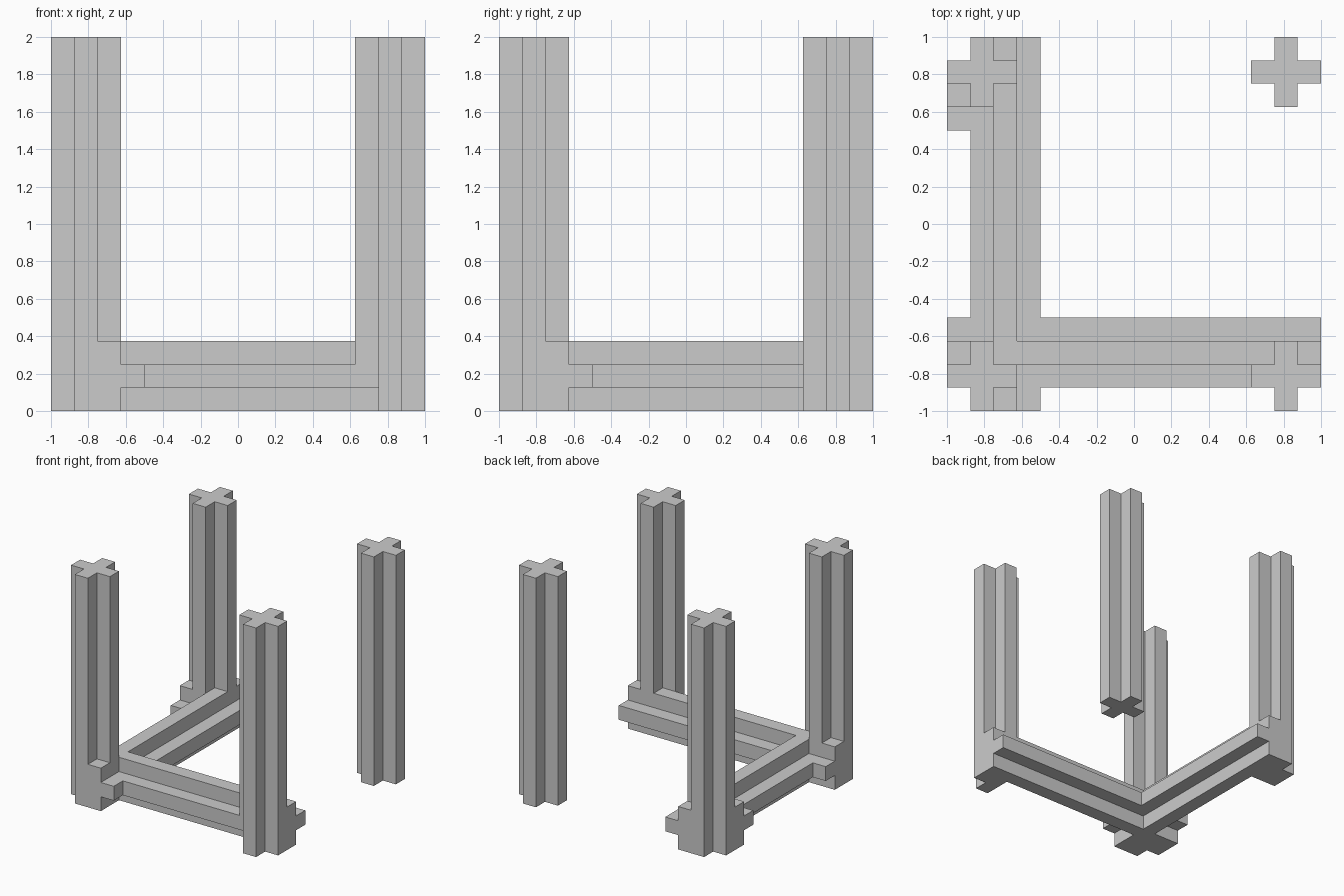
import bpy
import bmesh
from mathutils import Matrix, Vector

cube = bpy.data.objects.get("Cube")
if cube:
    bpy.data.objects.remove(cube, do_unlink=True)

U = 0.125                 # bar thickness
COLUMN = 6.5 * U          # column axis offset
BEAM = 5.5 * U            # beam axis offset
HEIGHT = 1.5 * U          # beam axis height

grey = bpy.data.materials.new("light grey")
grey.use_nodes = True
grey.diffuse_color = (0.6, 0.6, 0.6, 1)
bsdf = next(n for n in grey.node_tree.nodes if n.type == 'BSDF_PRINCIPLED')
bsdf.inputs["Base Color"].default_value = grey.diffuse_color

# Plus-shaped profile, and the same with its -x arm left off
PLUS = [(0.5, 0.5), (0.5, 1.5), (-0.5, 1.5), (-0.5, 0.5), (-1.5, 0.5), (-1.5, -0.5),
        (-0.5, -0.5), (-0.5, -1.5), (0.5, -1.5), (0.5, -0.5), (1.5, -0.5), (1.5, 0.5)]
TEE = [p for p in PLUS if p[0] > -1]


def bar(name, start, axis, length, profile=PLUS):
    """Extrude a profile from a start point along x, y or z."""
    turn = {'x': Matrix.Rotation(1.5707963, 3, 'Y'),
            'y': Matrix.Rotation(-1.5707963, 3, 'X'),
            'z': Matrix.Identity(3)}[axis]
    bm = bmesh.new()
    face = bm.faces.new([bm.verts.new((x * U, y * U, 0)) for x, y in profile])
    top = bmesh.ops.extrude_face_region(bm, geom=[face])["geom"]
    bmesh.ops.translate(bm, vec=(0, 0, length),
                        verts=[v for v in top if isinstance(v, bmesh.types.BMVert)])
    bmesh.ops.recalc_face_normals(bm, faces=bm.faces)
    bm.transform(Matrix.Translation(Vector(start)) @ turn.to_4x4())
    mesh = bpy.data.meshes.new(name)
    bm.to_mesh(mesh)
    bm.free()
    mesh.materials.append(grey)
    obj = bpy.data.objects.new(name, mesh)
    bpy.context.collection.objects.link(obj)


# Columns
bar("front_right_column", (-COLUMN, -COLUMN, 0), 'z', 2)
bar("back_right_column", (-COLUMN, COLUMN, 0), 'z', 2)
bar("back_left_column", (COLUMN, COLUMN, 0), 'z', 2)

# Front left column, whose foot is notched on the beam side
bar("front_left_column", (COLUMN, -COLUMN, U), 'z', 2 - U)
bar("front_left_foot", (COLUMN, -COLUMN, 0), 'z', U, TEE)

# Beams crossing at the front right corner, and a short stub at the back
bar("front_beam", (-1, -BEAM, HEIGHT), 'x', 2)
bar("right_beam", (-BEAM, -1, HEIGHT), 'y', 2)
bar("back_stub", (-1, BEAM, HEIGHT), 'x', 3 * U)
